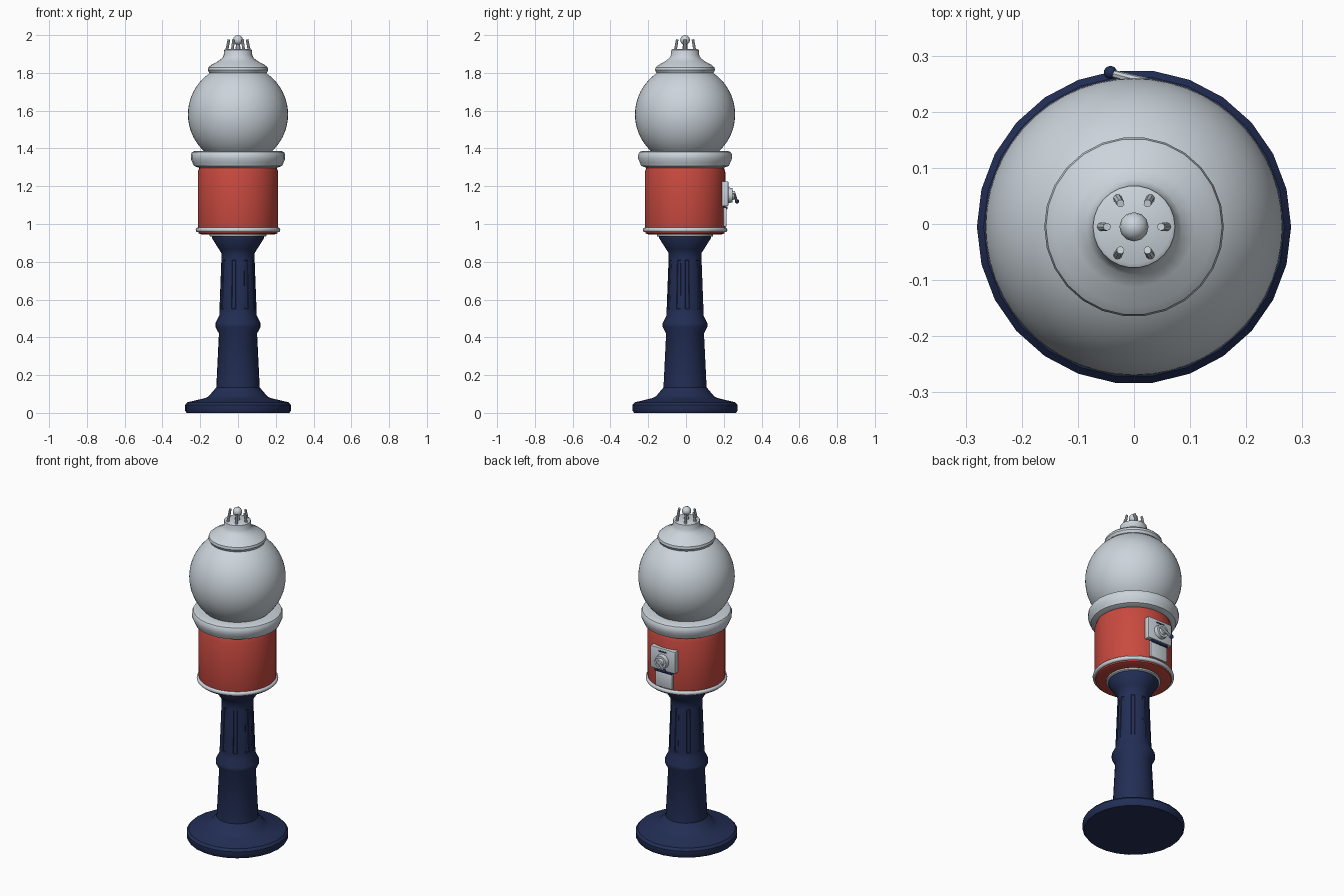
import bpy, bmesh, math
from mathutils import Vector, Matrix

if "Cube" in bpy.data.objects:
    bpy.data.objects.remove(bpy.data.objects["Cube"])

YC = -0.005  # axis of the round parts


def material(name, rgb):
    m = bpy.data.materials.new(name)
    m.diffuse_color = (*rgb, 1)
    m.use_nodes = True
    m.node_tree.nodes["Principled BSDF"].inputs["Base Color"].default_value = m.diffuse_color
    return m


SILVER = material("pale silver", (0.60, 0.66, 0.71))
RED = material("warm red", (0.58, 0.068, 0.05))
NAVY = material("dark navy", (0.016, 0.027, 0.09))


def finish(name, bm, mat, angle=35):
    bmesh.ops.recalc_face_normals(bm, faces=bm.faces)
    me = bpy.data.meshes.new(name)
    bm.to_mesh(me)
    bm.free()
    me.materials.append(mat)
    me.shade_smooth()
    me.set_sharp_from_angle(angle=math.radians(angle))
    ob = bpy.data.objects.new(name, me)
    bpy.context.collection.objects.link(ob)
    return ob


def lathe_mesh(profile, sides=26):
    """Closed solid of revolution from (radius, height) points."""
    bm = bmesh.new()
    rings = []
    for r, z in profile:
        rings.append([bm.verts.new((r * math.cos(2 * math.pi * i / sides),
                                    YC + r * math.sin(2 * math.pi * i / sides), z))
                      for i in range(sides)])
    for a, b in zip(rings, rings[1:]):
        for i in range(sides):
            j = (i + 1) % sides
            bm.faces.new((a[i], a[j], b[j], b[i]))
    bm.faces.new(rings[0])
    bm.faces.new(rings[-1])
    return bm


def lathe(name, profile, mat, sides=26, angle=35):
    return finish(name, lathe_mesh(profile, sides), mat, angle)


def box(name, centre, size, mat, bevel=0.0):
    bm = bmesh.new()
    bmesh.ops.create_cube(bm, size=1, matrix=Matrix.Translation(centre) @ Matrix.Diagonal((*size, 1)))
    if bevel:
        bmesh.ops.bevel(bm, geom=bm.edges[:], offset=bevel, segments=2, affect='EDGES', profile=0.5)
    return finish(name, bm, mat)


def rod(name, a, b, r1, r2, mat, sides=8):
    a, b = Vector(a), Vector(b)
    rot = (b - a).to_track_quat('Z', 'Y').to_matrix().to_4x4()
    bm = bmesh.new()
    bmesh.ops.create_cone(bm, cap_ends=True, segments=sides, radius1=r1, radius2=r2,
                          depth=(b - a).length,
                          matrix=Matrix.Translation((a + b) / 2) @ rot)
    return finish(name, bm, mat)


def ball(name, centre, r, mat, u=12, v=8):
    bm = bmesh.new()
    bmesh.ops.create_uvsphere(bm, u_segments=u, v_segments=v, radius=r,
                              matrix=Matrix.Translation(centre))
    return finish(name, bm, mat, 60)


# pedestal with shallow flutes pressed into the upper shaft
bm = lathe_mesh([(0.272, 0), (0.28, 0.012), (0.28, 0.042), (0.268, 0.056), (0.175, 0.078),
                 (0.155, 0.088), (0.115, 0.135), (0.101, 0.42), (0.119, 0.455), (0.119, 0.475),
                 (0.099, 0.515), (0.098, 0.55), (0.088, 0.81), (0.087, 0.845),
                 (0.10, 0.865), (0.138, 0.925), (0.138, 0.938)])
flutes = [f for f in bm.faces if 0.6 < f.calc_center_median().z < 0.75]
flutes = [f for i, f in enumerate(flutes) if i % 3 == 0]
bmesh.ops.recalc_face_normals(bm, faces=bm.faces)
bmesh.ops.inset_individual(bm, faces=flutes, thickness=0.004, depth=-0.003)
finish("pedestal", bm, NAVY)

# red body with its trim
lathe("pedestal_collar", [(0.145, 0.933), (0.15, 0.936), (0.15, 0.946), (0.145, 0.95)], SILVER)
lathe("body", [(0.19, 0.944), (0.208, 0.95), (0.213, 0.965), (0.213, 1.275), (0.205, 1.297),
               (0.19, 1.305)], RED, 40)
lathe("body_trim", [(0.205, 0.957)] +
      [(0.213 + 0.011 * math.sin(math.pi * k / 6), 0.969 - 0.012 * math.cos(math.pi * k / 6))
       for k in range(7)] + [(0.205, 0.981)], SILVER, 40)
lathe("globe_collar", [(0.19, 1.297), (0.205, 1.297), (0.234, 1.308), (0.241, 1.325),
                       (0.25, 1.345), (0.25, 1.368), (0.243, 1.381), (0.228, 1.387),
                       (0.17, 1.387)], SILVER)

# globe, cut off at the collar and under the lid
lathe("globe", [(0.265 * math.sin(t), 1.58 - 0.265 * math.cos(t))
                for t in (0.5 + 2.14 * k / 22 for k in range(23))], SILVER, 52)

# lid and crown
lathe("lid", [(0.14, 1.795), (0.152, 1.80), (0.16, 1.815), (0.157, 1.829), (0.142, 1.842),
              (0.108, 1.86), (0.085, 1.877), (0.076, 1.892), (0.073, 1.922), (0.066, 1.926)],
      SILVER)
for k in range(6):
    c, s = math.cos(k * math.pi / 3), math.sin(k * math.pi / 3)
    rod(f"crown_prong_{k + 1}", (0.06 * c, YC + 0.06 * s, 1.915),
        (0.048 * c, YC + 0.048 * s, 1.977), 0.008, 0.007, SILVER)
rod("finial_stem", (0, YC, 1.92), (0, YC, 1.97), 0.014, 0.01, SILVER, 10)
ball("finial", (0, YC, 1.974), 0.026, SILVER)

# coin mechanism on the back of the body
box("coin_plate", (0, 0.207, 1.16), (0.165, 0.034, 0.132), SILVER, 0.004)
box("coin_slot", (0, 0.2235, 1.207), (0.055, 0.005, 0.008), NAVY)
rod("knob_base", (0, 0.22, 1.152), (0, 0.247, 1.152), 0.042, 0.038, SILVER, 20)
rod("knob_hub", (0, 0.245, 1.152), (0, 0.258, 1.152), 0.026, 0.02, SILVER, 16)
rod("knob_handle", (0.022, 0.252, 1.168), (-0.038, 0.268, 1.122), 0.009, 0.007, SILVER)
ball("handle_tip", (-0.042, 0.27, 1.12), 0.012, NAVY, 10, 6)

# prize chute with its hinge
box("chute_flap", (0, 0.2, 1.037), (0.115, 0.028, 0.1), SILVER, 0.003)
box("chute_hinge", (0, 0.205, 1.085), (0.115, 0.032, 0.014), NAVY, 0.003)
